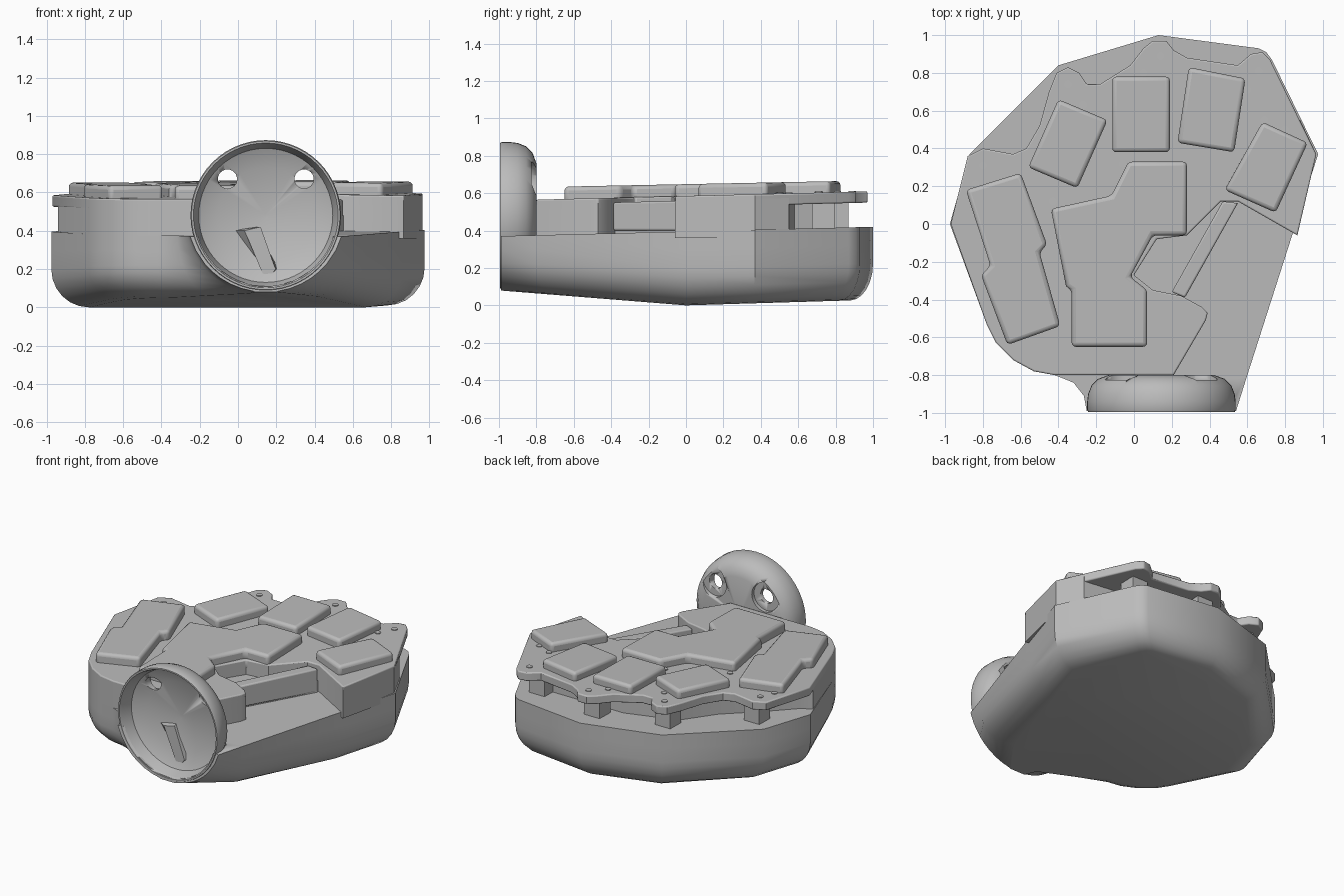
import bpy, bmesh, math
from mathutils import Matrix

if "Cube" in bpy.data.objects:
    bpy.data.objects.remove(bpy.data.objects["Cube"])

grey = bpy.data.materials.new("plain_grey")
grey.use_nodes = True
grey.diffuse_color = (0.5, 0.5, 0.5, 1)
grey.node_tree.nodes["Principled BSDF"].inputs["Base Color"].default_value = (0.5, 0.5, 0.5, 1)


def finish(name, bm, angle=35):
    bmesh.ops.recalc_face_normals(bm, faces=bm.faces)
    mesh = bpy.data.meshes.new(name)
    bm.to_mesh(mesh)
    bm.free()
    mesh.materials.append(grey)
    obj = bpy.data.objects.new(name, mesh)
    bpy.context.collection.objects.link(obj)
    bpy.ops.object.select_all(action="DESELECT")
    obj.select_set(True)
    bpy.context.view_layer.objects.active = obj
    bpy.ops.object.shade_smooth_by_angle(angle=math.radians(angle))
    return obj


def loft(loops):
    """Closed solid through matching loops of points."""
    bm = bmesh.new()
    rows = [[bm.verts.new(p) for p in loop] for loop in loops]
    n = len(rows[0])
    for a, b in zip(rows, rows[1:]):
        for i in range(n):
            j = (i + 1) % n
            bm.faces.new((a[i], a[j], b[j], b[i]))
    bm.faces.new(rows[0][::-1])
    bm.faces.new(rows[-1])
    return bm


def prism(name, pts, low, high, tilt=0.0, low_tilt=0.0, bevel=0.0):
    """Flat outline raised between two heights that may slope along y."""
    obj = finish(name, loft([[(x, y, low + low_tilt * y) for x, y in pts],
                             [(x, y, high + tilt * y) for x, y in pts]]))
    if bevel:
        mod = obj.modifiers.new("soft_edges", "BEVEL")
        mod.width = bevel
        mod.segments = 3
        mod.limit_method = "ANGLE"
        mod.angle_limit = math.radians(50)
    return obj


def cylinder(name, centre, radius, depth, axis="Z", sides=24):
    bm = bmesh.new()
    turn = Matrix.Rotation(math.pi / 2, 4, "X") if axis == "Y" else Matrix()
    bmesh.ops.create_cone(bm, cap_ends=True, segments=sides, radius1=radius, radius2=radius,
                          depth=depth, matrix=Matrix.Translation(centre) @ turn)
    return finish(name, bm)


def cut(target, cutter):
    cutter.hide_render = True
    cutter.hide_viewport = True
    cutter.display_type = "WIRE"
    mod = target.modifiers.new("cut", "BOOLEAN")
    mod.operation = "DIFFERENCE"
    mod.solver = "EXACT"
    mod.object = cutter


# Hull: rounded underside, creased across the middle, round nose behind the cup
RING_X, RING_Z, RING_R = 0.145, 0.48, 0.395
left_arc = [(-0.42, -0.8), (-0.53, -0.78), (-0.64, -0.72), (-0.73, -0.63), (-0.78, -0.53)]
outline = [(0.13, 1.0), (0.66, 0.93), (0.7, 0.91), (0.73, 0.87), (0.975, 0.37), (0.6, -0.8),
           (0.54, -0.99), (-0.25, -0.99), (-0.265, -0.91), (-0.32, -0.84)] + left_arc + \
          [(-0.975, 0.0), (-0.87, 0.37), (-0.4, 0.84)]


def inset(x, y, d, z):
    drop = RING_Z - (0.085 + 0.72 * z)
    half = math.sqrt(max(RING_R ** 2 - drop ** 2, 0.003))
    nose_x = RING_X + (x - RING_X) * half / 0.38
    t = min(max((-0.8 - y) / 0.12, 0), 1) if x > -0.35 else 0
    side = 1.5 if x > 0.5 and y < 0 else 1
    along = 1 if x < -0.35 and y < -0.3 else 0.6
    return x * (1 - side * d) * (1 - t) + nose_x * t, y * (1 - along * d * (1 - t))


loops = []
for i in range(7):
    a = math.radians(15 * i)
    d, z = 0.2 * (1 - math.sin(a)), 0.2 * (1 - math.cos(a))
    loops.append([(*inset(x, y, d, z), z) for x, y in outline])
loops += [[(*inset(x, y, 0, z), z) for x, y in outline] for z in (0.3, 0.4)]
bm = loft(loops)
bmesh.ops.bisect_plane(bm, geom=bm.verts[:] + bm.edges[:] + bm.faces[:],
                       plane_co=(0, 0, 0), plane_no=(0, 1, 0))
for v in bm.verts:
    y, z = v.co.y, v.co.z
    base = 0.03 * y if y > 0 else -0.08 * y
    rim = 0.395 + 0.025 * y
    v.co.z = base + (rim - base) * z / 0.4
hull = finish("hull", bm, 40)
cut(hull, cylinder("hull_cutter", (RING_X, -1.0, RING_Z), 0.37, 0.32, "Y", 48))

# Upper body and the top plate that overhangs it at the back
front = [(0.965, 0.37), (0.865, -0.06), (0.55, 0.12), (0.46, 0.12), (0.28, -0.06), (0.12, -0.08),
         (0.0, -0.27), (0.1, -0.35), (0.25, -0.38), (0.36, -0.44), (0.39, -0.47), (0.38, -0.51),
         (0.21, -0.8)] + left_arc
core_back = [(-0.94, -0.08), (-0.87, -0.04), (-0.7, 0.15), (-0.5, 0.35), (-0.35, 0.58),
             (0.0, 0.7), (0.6, 0.7), (0.64, 0.58), (0.88, 0.55)]
plate_back = [(-0.97, 0.0), (-0.88, 0.36), (-0.8, 0.4), (-0.64, 0.37), (-0.57, 0.4), (-0.5, 0.52),
              (-0.45, 0.7), (-0.41, 0.8), (-0.35, 0.83), (-0.29, 0.8), (-0.25, 0.74),
              (-0.18, 0.74), (-0.02, 0.84), (0.05, 0.93), (0.1, 0.97), (0.17, 0.97), (0.21, 0.92),
              (0.28, 0.88), (0.55, 0.84), (0.62, 0.9), (0.68, 0.91), (0.72, 0.87)]
prism("upper_body", front + core_back, 0.36, 0.56, 0.025)
prism("top_plate", front + plate_back, 0.525, 0.585, 0.025, 0.025, 0.008)

# Screws over support posts, and small pins
screws = [(0.14, 0.89), (0.66, 0.81), (-0.35, 0.74), (0.8, 0.5), (-0.8, 0.31)]
pins = [(0.05, 0.8), (-0.27, 0.63), (0.6, 0.71), (0.69, 0.55), (-0.84, 0.21), (-0.06, 0.32),
        (-0.43, 0.12)]
for i, (x, y) in enumerate(screws):
    post = [(x * 0.93 + dx, y * 0.93 + dy) for dx, dy in
            ((-0.06, -0.08), (0.06, -0.08), (0.06, 0.04), (-0.06, 0.04))]
    prism(f"support_post_{i}", post, 0.38, 0.55)
for i, (x, y) in enumerate(screws + pins):
    cylinder(f"pin_{i}", (x, y, 0.575 + 0.025 * y), 0.02, 0.03, "Z", 16)

# Key caps
keys = {
    "middle_key": [(-0.115, 0.78), (0.19, 0.78), (0.19, 0.38), (-0.115, 0.38)],
    "ring_key": [(0.29, 0.83), (0.59, 0.77), (0.53, 0.38), (0.23, 0.43)],
    "index_key": [(-0.4, 0.66), (-0.14, 0.55), (-0.3, 0.19), (-0.56, 0.3)],
    "outer_key": [(0.68, 0.54), (0.92, 0.43), (0.75, 0.06), (0.48, 0.18)],
    "long_key": [(-0.89, 0.18), (-0.6, 0.27), (-0.46, -0.11), (-0.5, -0.15), (-0.39, -0.54),
                 (-0.67, -0.64), (-0.81, -0.27), (-0.76, -0.22)],
    "palm_key": [(-0.44, 0.08), (-0.12, 0.15), (-0.03, 0.33), (0.28, 0.33), (0.28, -0.06),
                 (0.1, -0.06), (-0.02, -0.28), (0.07, -0.35), (0.07, -0.65), (-0.33, -0.65),
                 (-0.33, -0.35), (-0.36, -0.33)],
}
for name, pts in keys.items():
    prism(name, pts, 0.56, 0.648, 0.02, 0.02, 0.022)

# Lower tray and its rib beside the palm key
prism("side_tray", [(0.46, 0.12), (0.55, 0.11), (0.25, -0.38), (0.1, -0.35), (0.0, -0.27),
                    (0.12, -0.08), (0.28, -0.06)], 0.36, 0.48)
prism("tray_rib", [(0.47, 0.12), (0.55, 0.11), (0.27, -0.39), (0.2, -0.36)], 0.4, 0.56,
      0.025, bevel=0.01)

# Front cup: turned profile with a hollow front and two round holes in shallow pockets
profile = [(0.01, -0.8), (0.28, -0.8), (0.335, -0.82), (0.37, -0.855), (0.388, -0.9), (0.393, -0.94),
           (0.393, -0.985), (0.388, -0.995), (0.378, -0.995), (0.37, -0.975), (0.35, -0.9),
           (0.25, -0.855), (0.01, -0.84)]
cup = finish("front_cup", loft(
    [[(RING_X + r * math.cos(t), y, RING_Z + r * math.sin(t))
      for t in (math.tau * k / 56 for k in range(56))] for r, y in profile]), 45)
for side in (-1, 1):
    x, z = RING_X + side * 0.2, RING_Z + 0.19
    cut(cup, cylinder(f"hole_cutter_{side}", (x, -0.85, z), 0.05, 0.3, "Y"))
    cut(cup, cylinder(f"pocket_cutter_{side}", (x, -0.775, z), 0.1, 0.1, "Y"))

# Raised wedge on the cup floor
wedge = [(-0.04, 0.4), (0.1, 0.42), (0.23, 0.2), (0.15, 0.13)]
finish("cup_wedge", loft([[(x, -0.83, z) for x, z in wedge],
                          [(x + (RING_X - x) * 0.4, -0.88, z) for x, z in wedge]]))
